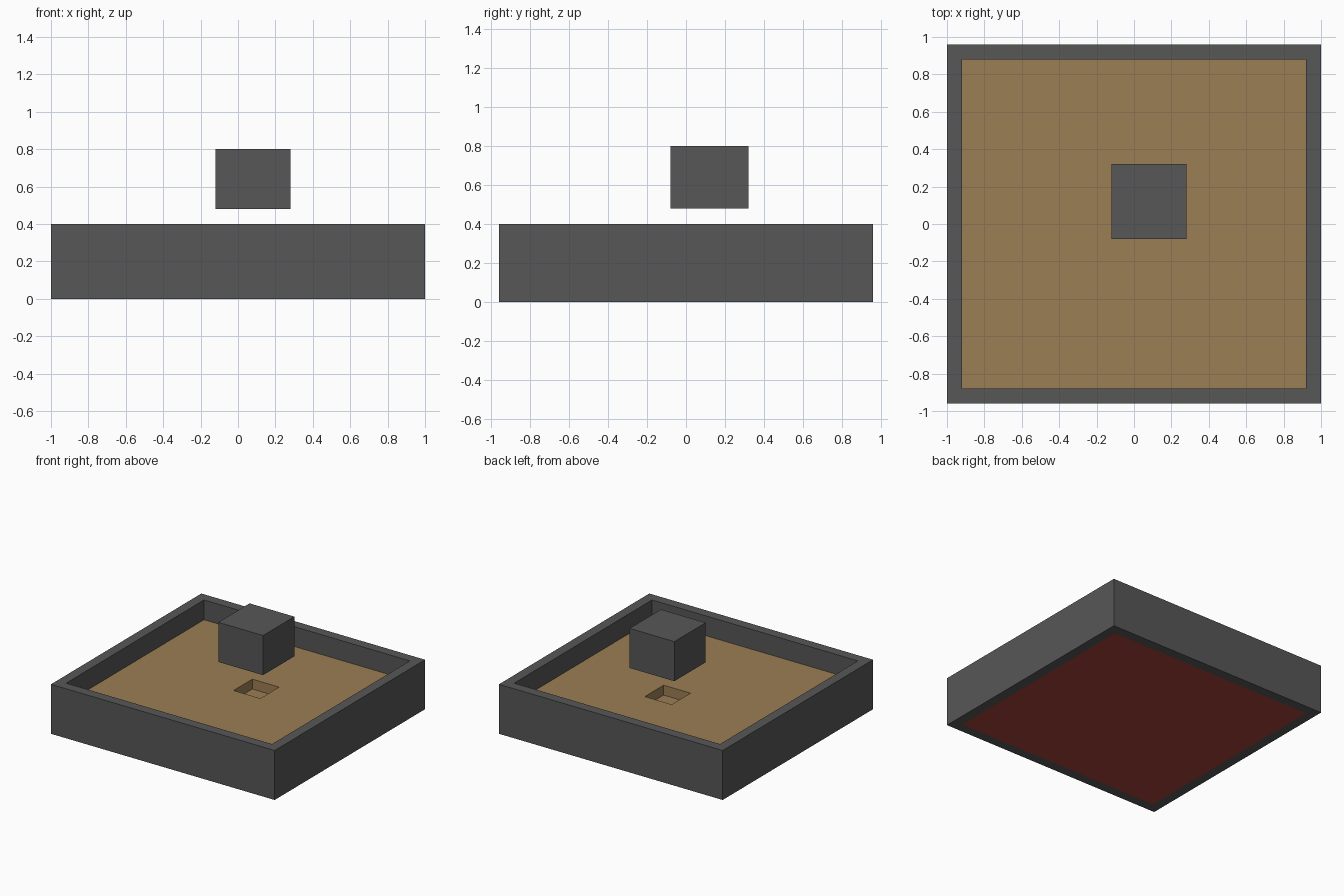
import bpy
import bmesh

cube = bpy.data.objects.get("Cube")
if cube:
    bpy.data.objects.remove(cube, do_unlink=True)


def material(name, rgb):
    mat = bpy.data.materials.new(name)
    mat.use_nodes = True
    mat.diffuse_color = (*rgb, 1)
    bsdf = mat.node_tree.nodes["Principled BSDF"]
    bsdf.inputs["Base Color"].default_value = (*rgb, 1)
    bsdf.inputs["Roughness"].default_value = 0.9
    return mat


grey = material("dark grey", (0.095, 0.095, 0.095))
sand = material("sand brown", (0.33, 0.21, 0.088))
red = material("brick red", (0.40, 0.055, 0.038))


def box(name, low, high, mat):
    """Box between two opposite corners."""
    bm = bmesh.new()
    bmesh.ops.create_cube(bm, size=1)
    for v in bm.verts:
        v.co = [high[i] if v.co[i] > 0 else low[i] for i in range(3)]
    mesh = bpy.data.meshes.new(name)
    bm.to_mesh(mesh)
    bm.free()
    mesh.materials.append(mat)
    obj = bpy.data.objects.new(name, mesh)
    bpy.context.collection.objects.link(obj)
    return obj


def cut(obj, name, low, high, mat):
    """Subtract a hidden box from an object."""
    cutter = box(name, low, high, mat)
    cutter.hide_render = True
    cutter.hide_viewport = True
    mod = obj.modifiers.new(name, "BOOLEAN")
    mod.operation = "DIFFERENCE"
    mod.solver = "EXACT"
    mod.object = cutter
    bpy.context.view_layer.update()
    # Bake the cut and discard the cutter
    baked = bpy.data.meshes.new_from_object(
        obj.evaluated_get(bpy.context.evaluated_depsgraph_get()))
    obj.modifiers.clear()
    obj.data = baked
    bpy.data.objects.remove(cutter, do_unlink=True)


W, D = 1.0, 0.96          # half width and half depth of the tray
wall = 0.08
iw, idp = W - wall, D - wall

# Open rectangular wall
tray_wall = box("tray_wall", (-W, -D, 0), (W, D, 0.4), grey)
cut(tray_wall, "wall_cutter", (-iw, -idp, -1), (iw, idp, 1), grey)

# Red underside, flush with the bottom of the wall
box("tray_base", (-iw, -idp, 0), (iw, idp, wall), red)

# Sand filling with a square pit below the block
filling = box("sand_filling", (-iw, -idp, wall), (iw, idp, 0.24), sand)
cut(filling, "pit_cutter", (-0.04, 0, 0.16), (0.2, 0.24, 0.5), sand)

# Floating block
box("floating_block", (-0.12, -0.08, 0.48), (0.28, 0.32, 0.8), grey)
